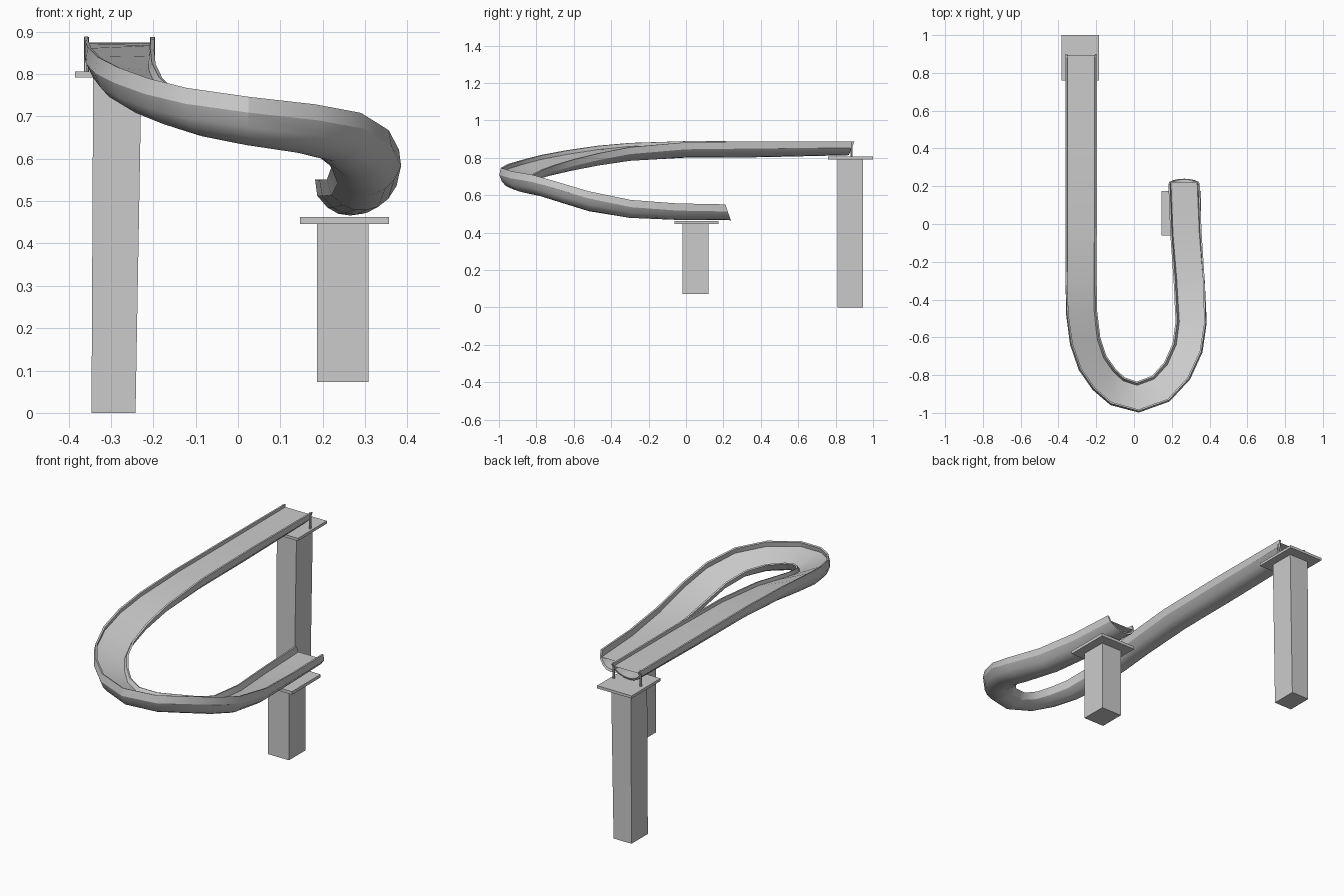
import bpy, bmesh
from math import radians, sin, cos
from mathutils import Vector

if "Cube" in bpy.data.objects:
    bpy.data.objects.remove(bpy.data.objects["Cube"])


def finish(name, bm):
    """Turn a bmesh into a linked object."""
    me = bpy.data.meshes.new(name)
    bm.to_mesh(me)
    bm.free()
    ob = bpy.data.objects.new(name, me)
    bpy.context.collection.objects.link(ob)
    return ob


def box(name, lo, hi, top_shift=(0, 0)):
    """Box from low corner to high corner; top_shift moves the top face in x per side."""
    bm = bmesh.new()
    bmesh.ops.create_cube(bm, size=1)
    for v in bm.verts:
        right, top = v.co.x > 0, v.co.z > 0
        v.co = Vector([h if c > 0 else l for c, l, h in zip(v.co, lo, hi)])
        if top:
            v.co.x += top_shift[1] if right else top_shift[0]
    return finish(name, bm)


# Chute path: x, y, rim height, bank angle
path = [(-.28, .90, .886, 0), (-.28, .4, .888, 0), (-.28, 0, .886, 2),
        (-.28, -.30, .868, 8), (-.275, -.47, .844, 14), (-.255, -.62, .815, 18),
        (-.215, -.735, .788, 20), (-.155, -.82, .762, 20), (-.085, -.882, .739, 20),
        (.02, -.912, .718, 20), (.14, -.868, .70, 20), (.225, -.775, .68, 20),
        (.28, -.655, .642, 18), (.300, -.52, .60, 15), (.292, -.30, .563, 8),
        (.275, -.05, .553, 2), (.265, .21, .551, 0)]
last = len(path) - 1

# Half cross-sections (side, height), mirrored into one closed loop
outer = [(.083, 0), (.078, -.038), (.054, -.066), (.028, -.081)]
inner = [(.074, 0), (.069, -.034), (.049, -.056), (.025, -.070)]
mirror = lambda pts: [(-s, d) for s, d in reversed(pts)]
section = outer + [(0, -.085)] + mirror(outer) + \
    list(reversed(inner + [(0, -.074)] + mirror(inner)))
n = len(section)

shell, water = bmesh.new(), bmesh.new()
up = Vector((0, 0, 1))
rings, lines = [], []
for i, (x, y, z, bank) in enumerate(path):
    a, b = path[max(i - 1, 0)], path[min(i + 1, last)]
    t = Vector((b[0] - a[0], b[1] - a[1], 0)).normalized()
    if i in (0, last):
        t = Vector((0, -1 if i == 0 else 1, 0))
    right, ang = t.cross(up), radians(bank)
    side = right * cos(ang) + up * sin(ang)
    norm = up * cos(ang) - right * sin(ang)
    lip = .35 if i in (0, last) else 0  # slanted ends
    depth = .85 if i == 0 else 1
    place = lambda s, d: Vector((x, y, z)) + side * s + norm * d * depth - t * d * lip
    rings.append([shell.verts.new(place(s, d)) for s, d in section])
    level = -.014 - .018 * i / last
    lines.append([water.verts.new(place(s, level)) for s in (-.0725, .0725)])

# Chute skins and end caps
for r0, r1 in zip(rings, rings[1:]):
    for j in range(n):
        k = (j + 1) % n
        shell.faces.new((r0[j], r0[k], r1[k], r1[j]))
for ring in (rings[0], rings[-1]):
    for j in range(n // 2 - 1):
        shell.faces.new((ring[j], ring[j + 1], ring[n - 2 - j], ring[n - 1 - j]))
bmesh.ops.recalc_face_normals(shell, faces=shell.faces)

# Flat sheet running inside the chute
for (l0, r0), (l1, r1) in zip(lines, lines[1:]):
    water.faces.new((l0, r0, r1, l1))

for ob in (finish("chute", shell), finish("water_sheet", water)):
    bpy.ops.object.select_all(action='DESELECT')
    bpy.context.view_layer.objects.active = ob
    ob.select_set(True)
    bpy.ops.object.shade_smooth_by_angle(angle=radians(32))

# Columns and platforms
box("upper_column", (-.346, .81, 0), (-.242, .945, .795), (.004, .014))
box("upper_platform", (-.385, .76, .792), (-.185, 1.0, .806))
box("lower_column", (.187, -.018, .073), (.308, .12, .448))
box("lower_platform", (.146, -.062, .446), (.356, .175, .462))

# Thin posts holding the upper end
for label, x in (("left", -.358), ("right", -.202)):
    bpy.ops.mesh.primitive_cylinder_add(vertices=8, radius=.006, depth=.085, location=(x, .885, .845))
    bpy.context.object.name = label + "_post"
